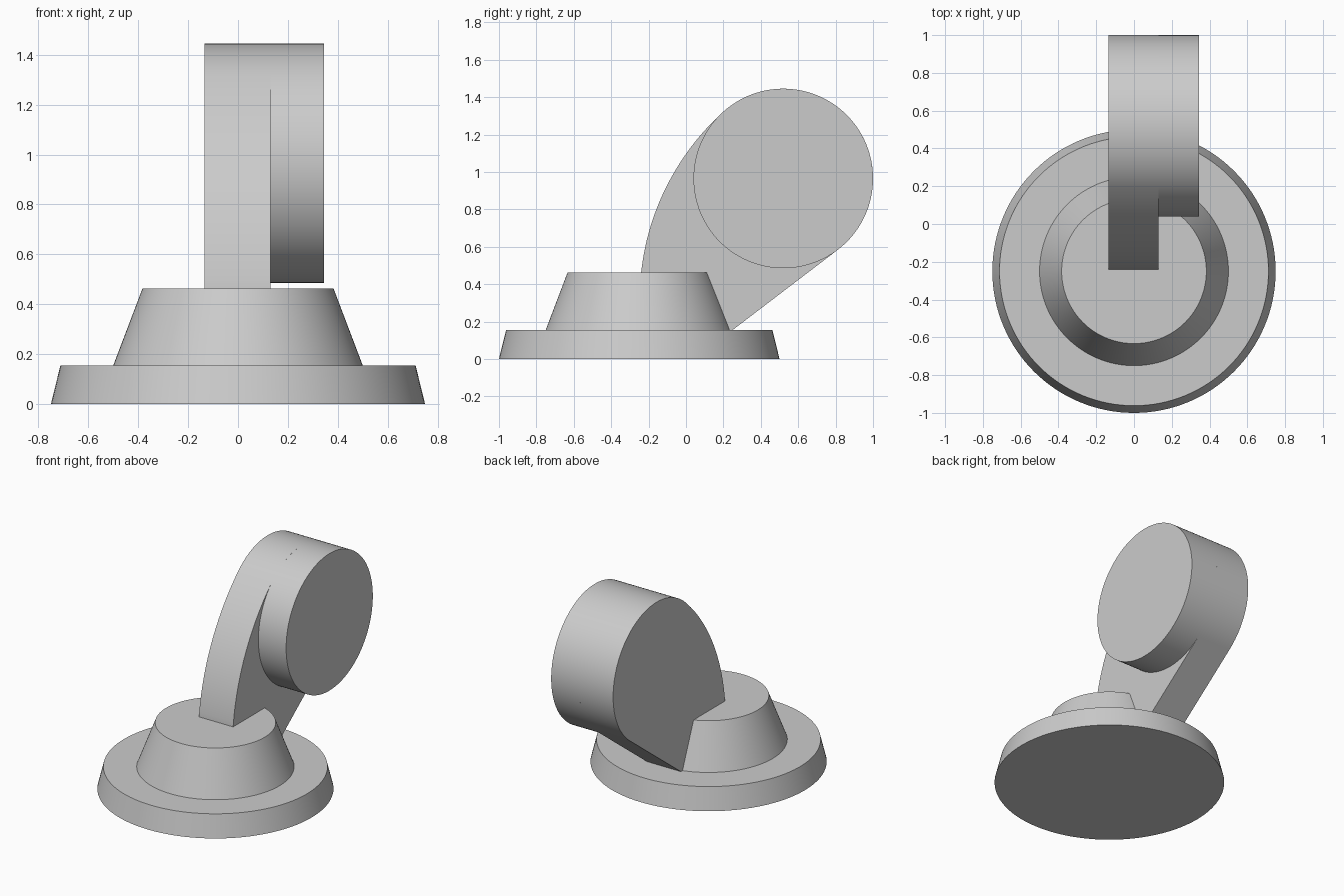
import bpy
import bmesh
from math import sin, cos, pi, atan2, asin, sqrt, radians
from mathutils import Vector
from mathutils.geometry import interpolate_bezier

default = bpy.data.objects.get("Cube")
if default:
    bpy.data.objects.remove(default, do_unlink=True)

grey = bpy.data.materials.new("plain grey")
grey.use_nodes = True
colour = (0.6, 0.6, 0.6, 1)
grey.diffuse_color = colour
grey.node_tree.nodes["Principled BSDF"].inputs["Base Color"].default_value = colour


def finish(name, bm):
    bmesh.ops.recalc_face_normals(bm, faces=bm.faces)
    mesh = bpy.data.meshes.new(name)
    bm.to_mesh(mesh)
    bm.free()
    obj = bpy.data.objects.new(name, mesh)
    bpy.context.collection.objects.link(obj)
    mesh.materials.append(grey)
    bpy.ops.object.select_all(action="DESELECT")
    obj.select_set(True)
    bpy.context.view_layer.objects.active = obj
    bpy.ops.object.shade_smooth_by_angle(angle=radians(25))
    return obj


def lathe(name, profile, y, steps=128):
    """Stack rings of (radius, height) into a closed turned solid."""
    bm = bmesh.new()
    rings = [[bm.verts.new((r * cos(2 * pi * i / steps), y + r * sin(2 * pi * i / steps), z))
              for i in range(steps)] for r, z in profile]
    for low, high in zip(rings, rings[1:]):
        for i in range(steps):
            j = (i + 1) % steps
            bm.faces.new((low[i], low[j], high[j], high[i]))
    bm.faces.new(rings[0])
    bm.faces.new(rings[-1])
    return finish(name, bm)


def slab(name, outline, x0, x1):
    """Extrude a side outline of (y, z) points across x."""
    bm = bmesh.new()
    face = bm.faces.new([bm.verts.new((x0, p[0], p[1])) for p in outline])
    result = bmesh.ops.extrude_face_region(bm, geom=[face], use_keep_orig=True)
    verts = [v for v in result["geom"] if isinstance(v, bmesh.types.BMVert)]
    bmesh.ops.translate(bm, verts=verts, vec=(x1 - x0, 0, 0))
    return finish(name, bm)


# Stepped round base: flange and tapered hub
lathe("base", [(0.75, 0), (0.712, 0.155), (0.5, 0.155), (0.383, 0.463)], -0.25)

# Round head
centre = Vector((0.52, 0.965))
radius = 0.48


def rim(angle):
    return centre + radius * Vector((cos(angle), sin(angle)))


slab("head_disc", [rim(2 * pi * i / 128) for i in range(128)], 0.13, 0.345)

# Arm: straight underside tangent to the head, round top, curved front
heel = Vector((0.23, 0.14))
to_centre = centre - heel
slope = atan2(to_centre.y, to_centre.x) - asin(radius / to_centre.length)
start, end = slope - pi / 2, radians(133)
arc = [rim(start + (end - start) * i / 80) for i in range(81)]
front = interpolate_bezier(arc[-1], Vector((-0.051, 1.091)),
                           Vector((-0.206, 0.787)), Vector((-0.24, 0.46)), 28)
front = [Vector((p[0], p[1])) for p in front[1:]]
slab("arm", [heel] + arc + front + [Vector((-0.24, 0.14))], -0.135, 0.13)
